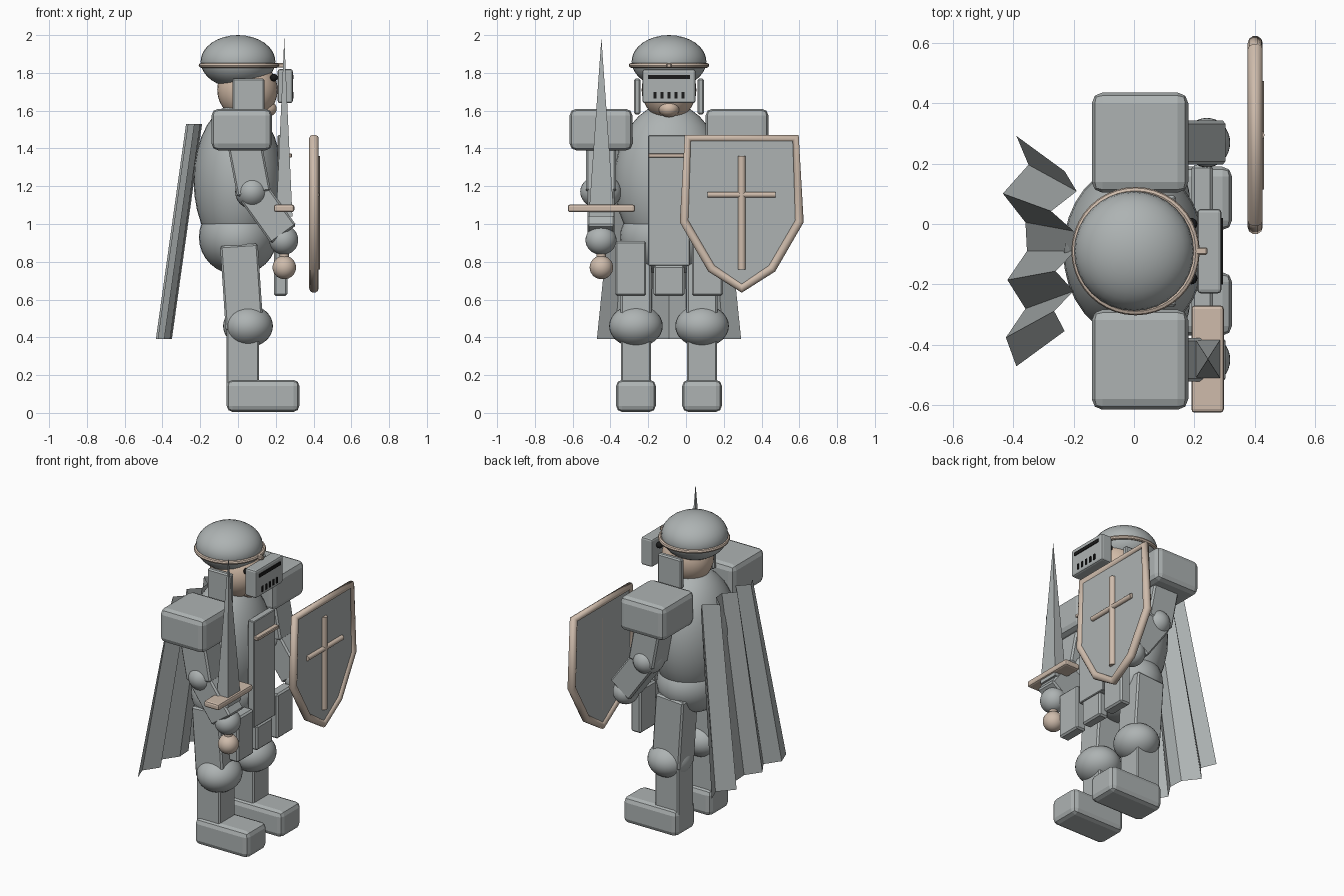
import bpy, bmesh, math
from mathutils import Vector

if "Cube" in bpy.data.objects:
    bpy.data.objects.remove(bpy.data.objects["Cube"])

CY = -0.09  # body centre line


def material(name, rgb):
    m = bpy.data.materials.new(name)
    m.diffuse_color = (*rgb, 1)
    m.use_nodes = True
    m.node_tree.nodes["Principled BSDF"].inputs["Base Color"].default_value = m.diffuse_color
    return m


STEEL = material("steel grey", (0.42, 0.45, 0.45))
TRIM = material("tan trim", (0.62, 0.50, 0.41))
SKIN = material("skin", (0.65, 0.50, 0.39))
BLACK = material("black", (0.01, 0.01, 0.01))


def finish(ob, name, mat, smooth=True):
    ob.name = name
    ob.data.materials.append(mat)
    if smooth:
        bpy.ops.object.select_all(action='DESELECT')
        ob.select_set(True)
        bpy.context.view_layer.objects.active = ob
        bpy.ops.object.shade_smooth_by_angle(angle=math.radians(35))
    return ob


def box(name, mat, x, y, z, bevel=0.0, segments=1):
    """Box from (min, max) ranges with optional rounded edges."""
    bpy.ops.mesh.primitive_cube_add(size=1)
    ob = bpy.context.object
    for v in ob.data.vertices:
        v.co = [r[0] + (c + 0.5) * (r[1] - r[0]) for c, r in zip(v.co, (x, y, z))]
    if bevel:
        b = ob.modifiers.new("bevel", 'BEVEL')
        b.width, b.segments = bevel, segments
    return finish(ob, name, mat, False)


def ball(name, mat, loc, radii):
    bpy.ops.mesh.primitive_uv_sphere_add(segments=32, ring_count=16, location=loc)
    ob = bpy.context.object
    ob.scale = radii
    return finish(ob, name, mat)


def limb(name, mat, a, b, width, depth, bevel=0.01):
    """Box running between two points in the xz plane."""
    a, b = Vector(a), Vector(b)
    h = (b - a).length / 2
    ob = box(name, mat, (-width / 2, width / 2), (-depth / 2, depth / 2), (-h, h), bevel)
    d = (b - a).normalized()
    ob.location = (a + b) / 2
    ob.rotation_euler = (0, math.atan2(-d.x, -d.z), 0)
    return ob


def mesh(name, mat, verts, faces):
    me = bpy.data.meshes.new(name)
    me.from_pydata(verts, [], faces)
    ob = bpy.data.objects.new(name, me)
    bpy.context.collection.objects.link(ob)
    bm = bmesh.new()
    bm.from_mesh(me)
    bmesh.ops.recalc_face_normals(bm, faces=bm.faces)
    bm.to_mesh(me)
    bm.free()
    return finish(ob, name, mat, False)


# Trunk
ball("torso", STEEL, (0, CY, 1.23), (0.235, 0.29, 0.41))
ball("pelvis", STEEL, (0, CY, 0.93), (0.207, 0.26, 0.2))
box("chest_panel", STEEL, (0.21, 0.255), (CY - 0.11, CY + 0.11), (0.78, 1.47), 0.004)
box("chest_strap", TRIM, (0.25, 0.285), (CY - 0.11, CY + 0.11), (1.352, 1.374), 0.004)

# Head, eyes and chin
ball("head", SKIN, (0.05, CY, 1.71), (0.16, 0.145, 0.16))
ball("chin", SKIN, (0.145, CY, 1.61), (0.06, 0.055, 0.045))
for s in (-1, 1):
    ball("eye", BLACK, (0.19, CY + s * 0.09, 1.775), (0.02, 0.02, 0.02))

# Helmet
ball("helmet", STEEL, (0, CY, 1.86), (0.198, 0.198, 0.14))
bpy.ops.mesh.primitive_torus_add(major_radius=0.2, minor_radius=0.013, major_segments=40,
                                 minor_segments=8, location=(0.005, CY, 1.84))
finish(bpy.context.object, "helmet_band", TRIM)
box("band_rivet", TRIM, (0.2, 0.243), (CY - 0.012, CY + 0.012), (1.828, 1.852), 0.004)
box("visor", STEEL, (0.21, 0.29), (CY - 0.14, CY + 0.14), (1.64, 1.82), 0.012, 2)
box("visor_eye_slit", BLACK, (0.288, 0.295), (CY - 0.11, CY + 0.11), (1.768, 1.79))
for i in range(-2, 3):
    y = CY + i * 0.037
    box("visor_breath_slit", BLACK, (0.288, 0.295), (y - 0.007, y + 0.007), (1.664, 1.7))

# Paired armour: s = -1 sword side, 1 shield side
for s in (-1, 1):
    ear = CY + s * 0.168
    box("cheek_guard", STEEL, (-0.03, 0.14), (ear - 0.017, ear + 0.017), (1.58, 1.77), 0.008)
    arm = CY + s * 0.36
    box("shoulder_plate", STEEL, (-0.14, 0.18), (arm - 0.166, arm + 0.166), (1.39, 1.61), 0.035, 2)
    limb("upper_arm", STEEL, (0.03, arm, 1.45), (0.085, arm, 1.16), 0.18, 0.16)
    ball("elbow", STEEL, (0.075, arm, 1.17), (0.09, 0.11, 0.09))
    limb("forearm", STEEL, (0.08, arm, 1.17), (0.242, arm, 0.945), 0.165, 0.145)
    ball("hand", STEEL, (0.242, arm, 0.915), (0.077, 0.082, 0.078))
    leg = CY + s * 0.175
    limb("thigh", STEEL, (0.005, leg, 0.89), (0.035, leg, 0.44), 0.2, 0.165)
    ball("knee", STEEL, (0.053, leg, 0.46), (0.132, 0.142, 0.112))
    box("shin", STEEL, (-0.06, 0.11), (leg - 0.08, leg + 0.08), (0.13, 0.5), 0.008)
    box("foot", STEEL, (-0.06, 0.325), (leg - 0.105, leg + 0.105), (0.005, 0.175), 0.032, 2)
    skirt = CY + s * 0.203
    box("side_skirt_plate", STEEL, (0.19, 0.262), (skirt - 0.082, skirt + 0.082), (0.62, 0.91), 0.01)
box("centre_skirt_plate", STEEL, (0.19, 0.258), (CY - 0.082, CY + 0.082), (0.62, 0.78), 0.01)

# Sword: tapered square blade, guard, grip and pommel
SX, SY = 0.245, -0.448
mesh("sword_blade", STEEL,
     [(SX - 0.043, SY - 0.067, 1.04), (SX + 0.043, SY - 0.067, 1.04),
      (SX + 0.043, SY + 0.067, 1.04), (SX - 0.043, SY + 0.067, 1.04), (SX, SY, 1.985)],
     [(0, 1, 2, 3), (0, 1, 4), (1, 2, 4), (2, 3, 4), (3, 0, 4)])
box("sword_guard", TRIM, (0.19, 0.298), (SY - 0.178, SY + 0.178), (1.063, 1.103), 0.012, 2)
bpy.ops.mesh.primitive_cylinder_add(vertices=16, radius=0.025, depth=0.3, location=(SX, SY, 0.92))
finish(bpy.context.object, "sword_grip", TRIM)
ball("sword_pommel", TRIM, (SX, SY, 0.77), (0.062, 0.062, 0.062))

# Shield: plate with a tube rim and a raised cross
HX, HY = 0.402, 0.295
half = [(0.285, 1.455), (0.305, 1.015), (0.16, 0.765)]
outline = half + [(0, 0.66)] + [(-y, z) for y, z in reversed(half)]
n = len(outline)
mesh("shield_plate", STEEL,
     [(HX + dx, HY + y, z) for dx in (-0.01, 0.01) for y, z in outline],
     [tuple(range(n)), tuple(range(n, 2 * n))] +
     [(i, (i + 1) % n, n + (i + 1) % n, n + i) for i in range(n)])


def tube(name, points, radius, cyclic):
    cu = bpy.data.curves.new(name, 'CURVE')
    cu.dimensions, cu.bevel_depth, cu.bevel_resolution = '3D', radius, 3
    cu.use_fill_caps = True
    sp = cu.splines.new('POLY')
    sp.points.add(len(points) - 1)
    for p, co in zip(sp.points, points):
        p.co = (*co, 1)
    sp.use_cyclic_u = cyclic
    ob = bpy.data.objects.new(name, cu)
    bpy.context.collection.objects.link(ob)
    finish(ob, name, TRIM, False)


tube("shield_rim", [(HX, HY + y, z) for y, z in outline], 0.025, True)
tube("cross_upright", [(HX + 0.01, HY, 0.76), (HX + 0.01, HY, 1.36)], 0.021, False)
tube("cross_bar", [(HX + 0.014, HY - 0.18, 1.155), (HX + 0.014, HY + 0.18, 1.155)], 0.016, False)

# Cape: one pleated sheet flaring towards the hem
folds = [-0.39, -0.35, -0.435, -0.36, -0.355, -0.42, -0.36, -0.425, -0.39]
cape = []
for i, x in enumerate(folds):
    t = 1 - i / 4
    cape += [(x + 0.16, CY + t * 0.265, 1.53), (x, CY + t * 0.382, 0.39)]
mesh("cape", STEEL, cape, [(2 * i, 2 * i + 1, 2 * i + 3, 2 * i + 2) for i in range(8)])
